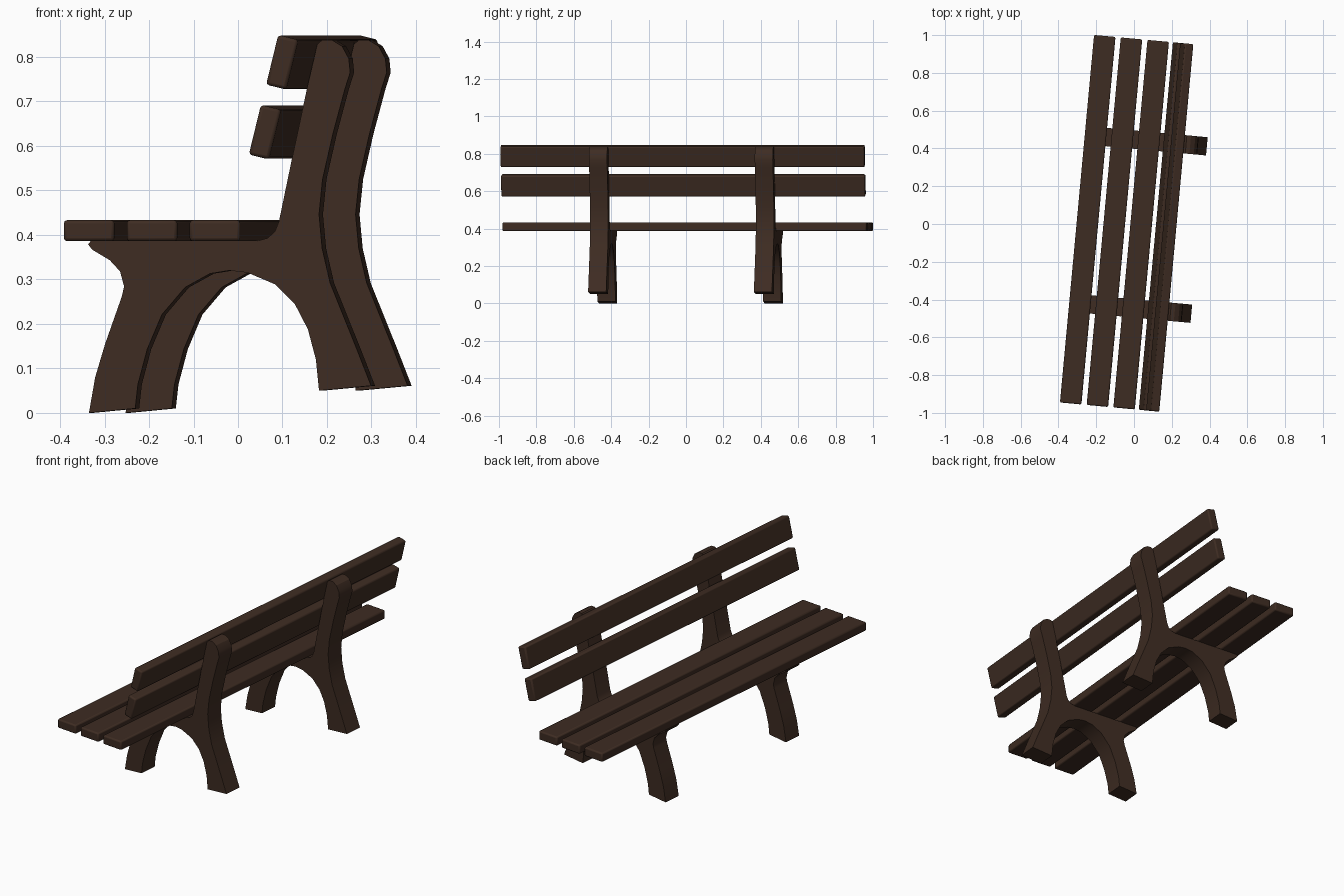
import bpy, bmesh
from math import radians, cos, sin
from mathutils import Matrix

if "Cube" in bpy.data.objects:
    bpy.data.objects.remove(bpy.data.objects["Cube"])

YAW = radians(-5.3)                 # whole bench is turned slightly
TURN = Matrix.Rotation(YAW, 4, 'Z')

wood = bpy.data.materials.new("dark_brown")
wood.diffuse_color = (0.048, 0.025, 0.016, 1)
wood.use_nodes = True
wood.node_tree.nodes["Principled BSDF"].inputs["Base Color"].default_value = wood.diffuse_color


def finish(name, bm, bevel, segments):
    bmesh.ops.recalc_face_normals(bm, faces=bm.faces)
    me = bpy.data.meshes.new(name)
    bm.to_mesh(me)
    bm.free()
    ob = bpy.data.objects.new(name, me)
    bpy.context.collection.objects.link(ob)
    me.materials.append(wood)
    ob.matrix_world = TURN
    if bevel:
        mod = ob.modifiers.new("bevel", 'BEVEL')
        mod.width = bevel
        mod.segments = segments
        mod.limit_method = 'ANGLE'
        mod.angle_limit = radians(40)
    bpy.ops.object.select_all(action='DESELECT')
    ob.select_set(True)
    bpy.context.view_layer.objects.active = ob
    bpy.ops.object.shade_smooth_by_angle(angle=radians(30))
    return ob


def slat(name, x, z, width, height, tilt=0.0):
    bm = bmesh.new()
    m = (Matrix.Translation((x, 0, z)) @ Matrix.Rotation(tilt, 4, 'Y')
         @ Matrix.Diagonal((width, 1.954, height, 1)))
    bmesh.ops.create_cube(bm, size=1, matrix=m)
    return finish(name, bm, 0.007, 2)


# seat planks
for i, x in enumerate((-0.246, -0.104, 0.038)):
    slat(f"seat_plank_{i + 1}", x, 0.4095, 0.114, 0.047)

# leaning backrest planks
for name, x, z in (("lower", 0.151, 0.631), ("upper", 0.190, 0.788)):
    slat(f"{name}_back_plank", x, z, 0.047, 0.115, radians(13.7))

# side frame outline (x, z): arch, back leg, backrest post, seat rail, front leg
OUTLINE = [
    (-.335, 0), (-.231, .010), (-.225, .064), (-.204, .143), (-.171, .221),
    (-.119, .282), (-.063, .313), (-.020, .320), (.022, .315), (.083, .289),
    (.128, .244), (.157, .188), (.175, .120), (.182, .050),
    (.299, .061), (.267, .143), (.207, .292), (.189, .370), (.182, .446),
    (.190, .525), (.213, .626), (.240, .727), (.252, .765), (.249, .796),
    (.234, .824), (.211, .838), (.189, .838), (.178, .828),
    (.157, .738), (.121, .570), (.092, .430), (.083, .408), (.067, .393),
    (.045, .387), (-.330, .387), (-.337, .379), (-.328, .367), (-.288, .343),
    (-.265, .318), (-.256, .284), (-.261, .262), (-.299, .154), (-.321, .080),
]


def side_frame(name, y):
    bm = bmesh.new()
    verts = [bm.verts.new(((px + 0.0456) / cos(YAW), y - 0.0485, pz))
             for px, pz in OUTLINE]
    face = bm.faces.new(verts)
    ext = bmesh.ops.extrude_face_region(bm, geom=[face])
    moved = [g for g in ext["geom"] if isinstance(g, bmesh.types.BMVert)]
    bmesh.ops.translate(bm, verts=moved, vec=(0, 0.097, 0))
    return finish(name, bm, 0, 0)


for name, y in (("near_side_frame", -0.445), ("far_side_frame", 0.445)):
    side_frame(name, y)
